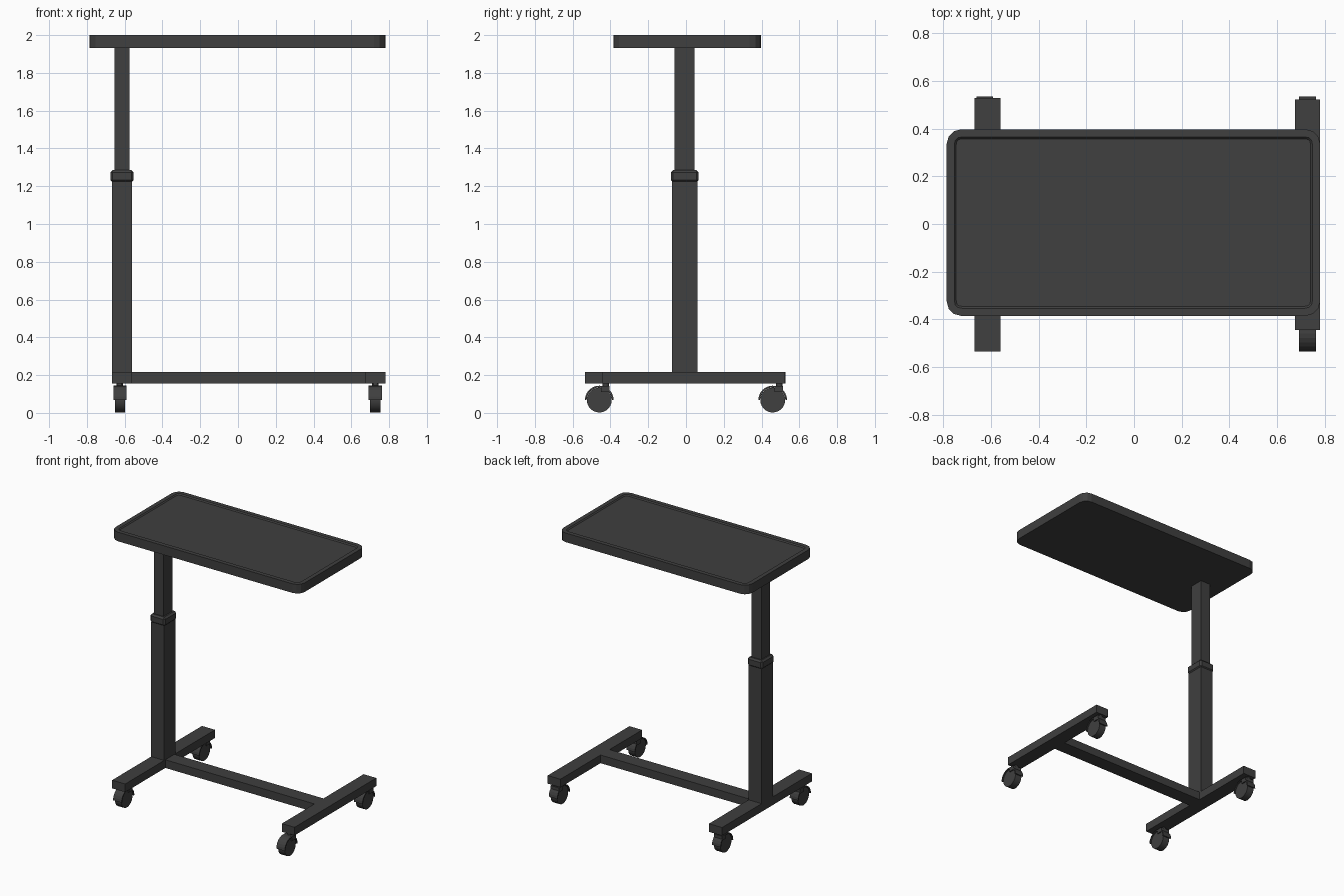
import bpy, bmesh, math

if "Cube" in bpy.data.objects:
    bpy.data.objects.remove(bpy.data.objects["Cube"])

mat = bpy.data.materials.new("charcoal")
mat.diffuse_color = (0.05, 0.05, 0.05, 1)
mat.use_nodes = True
mat.node_tree.nodes["Principled BSDF"].inputs["Base Color"].default_value = mat.diffuse_color


def finish(bm, name):
    bmesh.ops.recalc_face_normals(bm, faces=bm.faces)
    me = bpy.data.meshes.new(name)
    bm.to_mesh(me)
    bm.free()
    me.materials.append(mat)
    ob = bpy.data.objects.new(name, me)
    bpy.context.collection.objects.link(ob)
    return ob


def box(name, x, y, z, bevel=0):
    bm = bmesh.new()
    bmesh.ops.create_cube(bm, size=1)
    for v in bm.verts:
        for i, (lo, hi) in enumerate((x, y, z)):
            v.co[i] = lo if v.co[i] < 0 else hi
    if bevel:
        bmesh.ops.bevel(bm, geom=bm.edges[:], offset=bevel, segments=1, affect='EDGES')
    return finish(bm, name)


def side_prism(name, pts, x0, x1):
    """Extrude a (y, z) outline along x."""
    bm = bmesh.new()
    face = bm.faces.new([bm.verts.new((x0, y, z)) for y, z in pts])
    ext = bmesh.ops.extrude_face_region(bm, geom=[face])
    for v in ext["geom"]:
        if isinstance(v, bmesh.types.BMVert):
            v.co.x = x1
    return finish(bm, name)


def arc(cy, cz, r, a0, a1, n):
    return [(cy + r * math.cos(math.radians(a0 + (a1 - a0) * i / n)),
             cz + r * math.sin(math.radians(a0 + (a1 - a0) * i / n))) for i in range(n + 1)]


# Table top: rounded slab with a shallow recessed tray
def table_top():
    x0, x1, y0, y1, r = -0.785, 0.78, -0.385, 0.397, 0.06
    pts = []
    for cx, cy, a in ((x1 - r, y1 - r, 0), (x0 + r, y1 - r, 90),
                      (x0 + r, y0 + r, 180), (x1 - r, y0 + r, 270)):
        pts += arc(cx, cy, r, a, a + 90, 3)
    bm = bmesh.new()
    base = bm.faces.new([bm.verts.new((x, y, 1.932)) for x, y in pts])
    ext = bmesh.ops.extrude_face_region(bm, geom=[base])
    for v in ext["geom"]:
        if isinstance(v, bmesh.types.BMVert):
            v.co.z = 2.0
    top = [f for f in ext["geom"] if isinstance(f, bmesh.types.BMFace)]
    bmesh.ops.recalc_face_normals(bm, faces=bm.faces)
    bmesh.ops.inset_region(bm, faces=top, thickness=0.032)
    bmesh.ops.inset_region(bm, faces=top, thickness=0.008, depth=-0.008)
    finish(bm, "table_top")


table_top()

# Telescoping column
box("upper_post", (-0.655, -0.575), (-0.06, 0.045), (1.2, 1.935))
box("post_collar", (-0.676, -0.552), (-0.08, 0.067), (1.22, 1.285), 0.012)
box("lower_post", (-0.668, -0.56), (-0.073, 0.06), (0.155, 1.225))

# H-shaped base
box("left_foot", (-0.668, -0.56), (-0.535, 0.528), (0.155, 0.216))
box("right_foot", (0.675, 0.78), (-0.445, 0.522), (0.155, 0.216))
box("crossbar", (-0.565, 0.68), (-0.06, 0.047), (0.155, 0.216))


# Swivel casters: wheel, curved fender, stem
def caster(tag, cx, cy):
    r, cz = 0.066, 0.068
    wheel = side_prism(tag + "_wheel", arc(cy, cz, r, 0, 345, 23), cx - 0.027, cx + 0.027)
    side_prism(tag + "_fender", arc(cy, cz, 0.076, 0, 180, 12)
               + arc(cy, cz, 0.067, 180, 0, 12), cx - 0.035, cx + 0.035)
    box(tag + "_fork", (cx - 0.035, cx + 0.035), (cy + 0.01, cy + 0.055), (0.11, 0.143))
    bm = bmesh.new()
    bmesh.ops.create_cone(bm, cap_ends=True, segments=12, radius1=0.017, radius2=0.017, depth=0.05)
    bmesh.ops.translate(bm, verts=bm.verts, vec=(cx, cy + 0.035, 0.14))
    stem = finish(bm, tag + "_stem")
    for ob in (wheel, stem):
        bpy.context.view_layer.objects.active = ob
        bpy.ops.object.select_all(action='DESELECT')
        ob.select_set(True)
        bpy.ops.object.shade_smooth_by_angle()


for side, cx in (("left", -0.625), ("right", 0.727)):
    for end, cy in (("front", -0.459), ("back", 0.459)):
        caster(f"{side}_{end}_caster", cx, cy)
